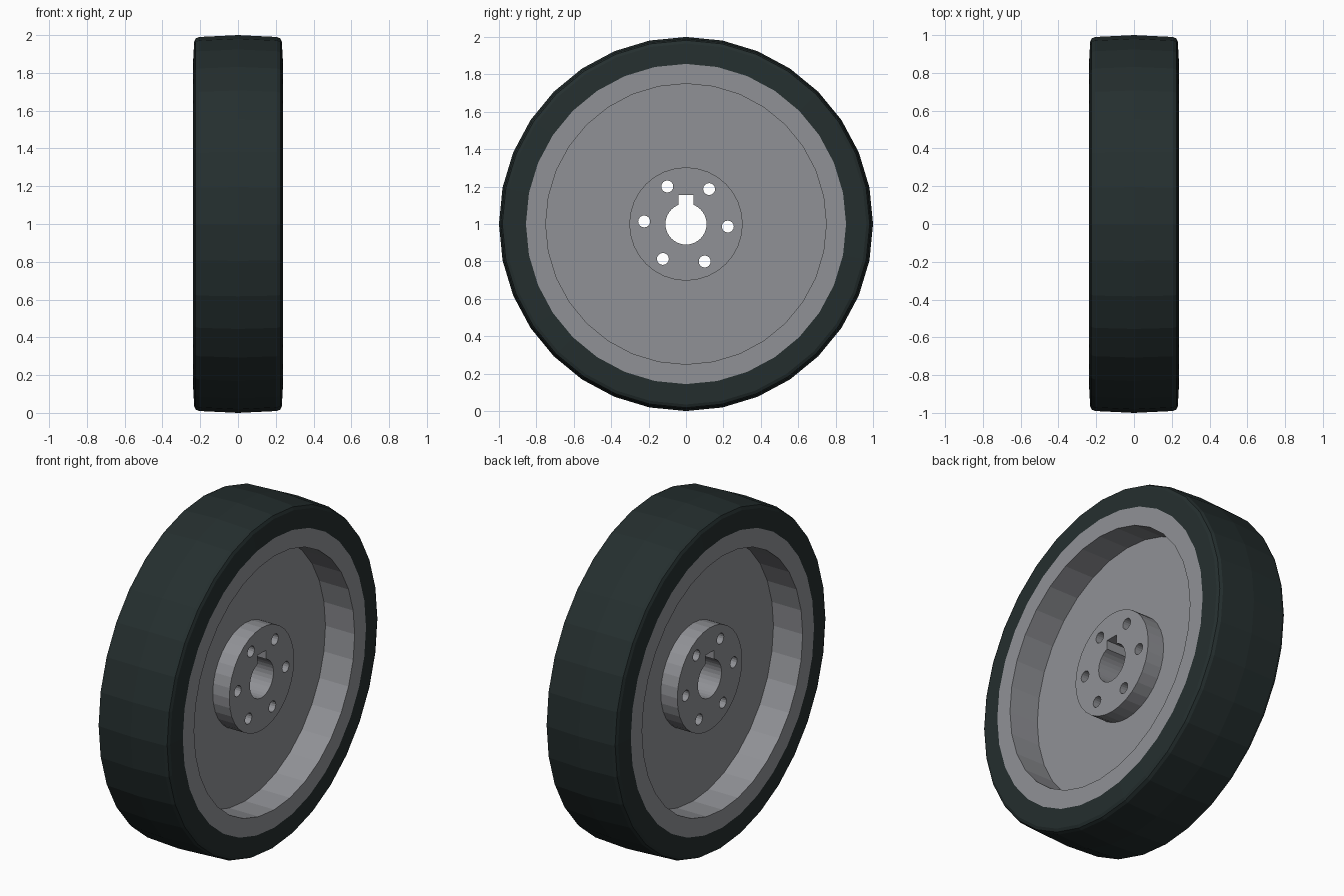
import bpy, bmesh, math

if "Cube" in bpy.data.objects:
    bpy.data.objects.remove(bpy.data.objects["Cube"])

SIDES = 32
CENTRE_Z = 1.0


def material(name, rgb):
    m = bpy.data.materials.new(name)
    m.diffuse_color = (*rgb, 1)
    m.use_nodes = True
    m.node_tree.nodes["Principled BSDF"].inputs["Base Color"].default_value = m.diffuse_color
    return m


def mesh_object(name, bm, mat=None):
    bmesh.ops.recalc_face_normals(bm, faces=bm.faces)
    me = bpy.data.meshes.new(name)
    bm.to_mesh(me)
    bm.free()
    ob = bpy.data.objects.new(name, me)
    bpy.context.collection.objects.link(ob)
    if mat:
        me.materials.append(mat)
    return ob


def lathe(name, profile, sides, mat=None, closed=False, y=0.0, z=CENTRE_Z):
    """Spin (x, radius) points about an axis along x; cap the ends or close the loop."""
    bm = bmesh.new()
    rings = []
    for x, r in profile:
        rings.append([bm.verts.new((x, y + r * math.sin(a), z + r * math.cos(a)))
                      for a in (2 * math.pi * i / sides for i in range(sides))])
    pairs = list(zip(rings, rings[1:]))
    if closed:
        pairs.append((rings[-1], rings[0]))
    else:
        bm.faces.new(rings[0])
        bm.faces.new(rings[-1])
    for a, b in pairs:
        for i in range(sides):
            j = (i + 1) % sides
            bm.faces.new((a[i], a[j], b[j], b[i]))
    return mesh_object(name, bm, mat)


def mirrored(half):
    """Complete a profile given from the +x end towards the middle."""
    return half + [(-x, r) for x, r in reversed(half) if x > 0]


rubber = material("dark rubber", (0.018, 0.028, 0.028))
metal = material("grey metal", (0.28, 0.285, 0.305))

# Tyre: slightly crowned tread with rounded shoulders
lathe("tyre", mirrored([(0.238, 0.856), (0.232, 0.965), (0.224, 0.982),
                        (0.207, 0.99), (0, 1.0)]), SIDES, rubber, closed=True)

# Wheel: hub boss, thin web and rim, the same on both sides
wheel = lathe("wheel_rim_and_hub",
              mirrored([(0.155, 0.303), (0.047, 0.303), (0.047, 0.75),
                        (0.238, 0.75), (0.238, 0.856)]), SIDES, metal)

# Cutters: bore, keyway and six bolt holes
ends = (0.4, -0.4)
cutters = [lathe("bore_cutter", [(x, 0.11) for x in ends], SIDES)]
bm = bmesh.new()
bmesh.ops.create_cube(bm, size=1)
bmesh.ops.scale(bm, vec=(0.8, 0.08, 0.155), verts=bm.verts)
bmesh.ops.translate(bm, vec=(0, 0, CENTRE_Z + 0.0775), verts=bm.verts)
cutters.append(mesh_object("keyway_cutter", bm))
for k in range(6):
    a = math.radians(60 * k - 3.5)
    cutters.append(lathe("bolt_hole_cutter", [(x, 0.032) for x in ends], 16,
                         y=0.224 * math.cos(a), z=CENTRE_Z + 0.224 * math.sin(a)))

for c in cutters:
    c.hide_render = True
    mod = wheel.modifiers.new("cut", 'BOOLEAN')
    mod.operation = 'DIFFERENCE'
    mod.solver = 'EXACT'
    mod.object = c

# Bake the cuts and remove the cutters
bpy.context.view_layer.update()
graph = bpy.context.evaluated_depsgraph_get()
baked = bpy.data.meshes.new_from_object(wheel.evaluated_get(graph))
wheel.modifiers.clear()
wheel.data = baked
baked.materials.clear()
baked.materials.append(metal)
for p in baked.polygons:
    p.material_index = 0
for c in cutters:
    bpy.data.objects.remove(c)
